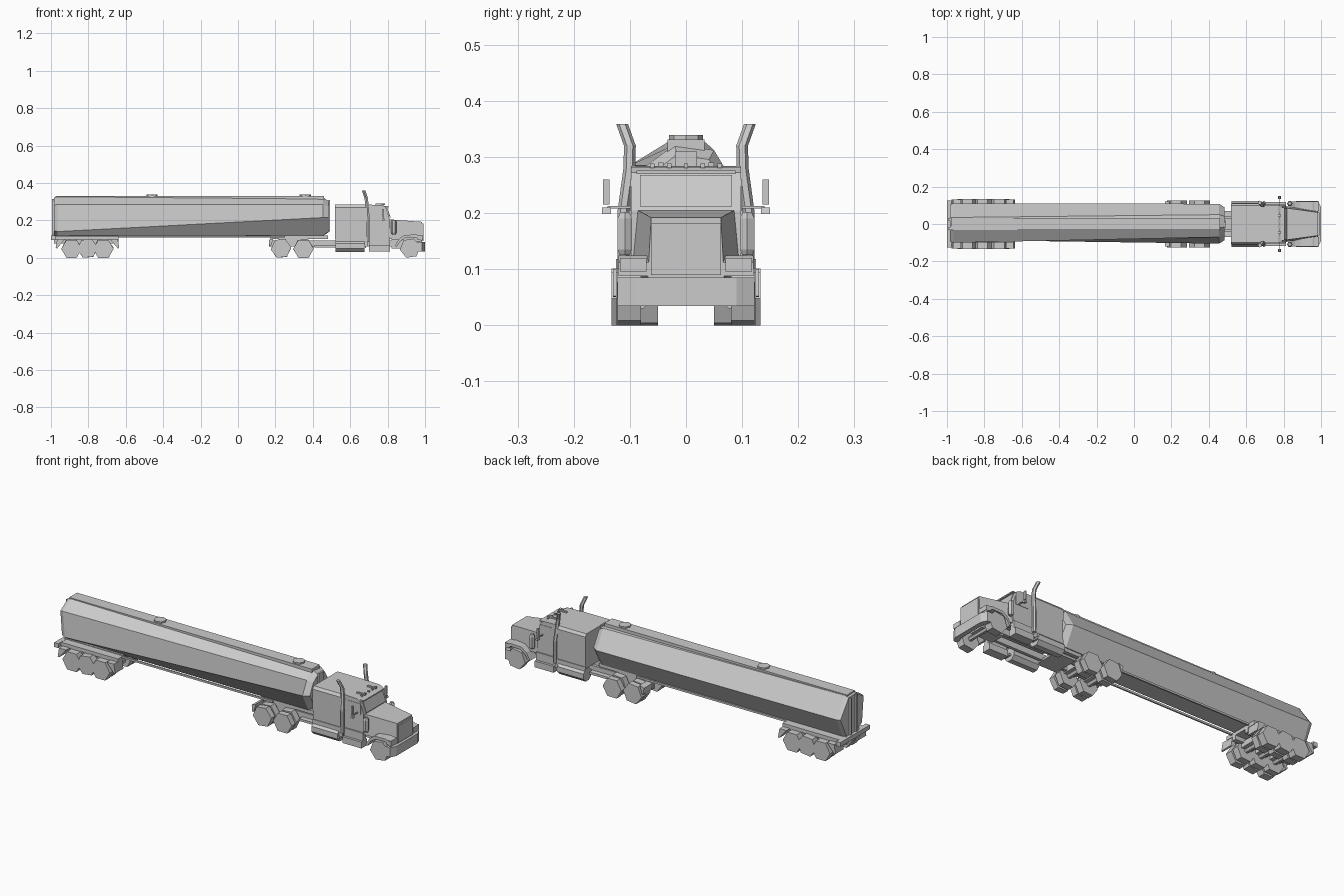
import bpy, bmesh, math
from mathutils import Vector

if "Cube" in bpy.data.objects:
    bpy.data.objects.remove(bpy.data.objects["Cube"])

grey = bpy.data.materials.new("plain grey")
grey.diffuse_color = (0.6, 0.6, 0.6, 1)
grey.use_nodes = True
grey.node_tree.nodes["Principled BSDF"].inputs["Base Color"].default_value = grey.diffuse_color

def loft(name, rings):
    """Skin closed rings of points and cap both ends."""
    bm = bmesh.new()
    vs = [[bm.verts.new(p) for p in r] for r in rings]
    n = len(rings[0])
    for a, b in zip(vs, vs[1:]):
        for i in range(n):
            bm.faces.new((a[i], a[(i + 1) % n], b[(i + 1) % n], b[i]))
    bm.faces.new(vs[0])
    bm.faces.new(vs[-1])
    bmesh.ops.recalc_face_normals(bm, faces=bm.faces)
    me = bpy.data.meshes.new(name)
    bm.to_mesh(me)
    bm.free()
    me.materials.append(grey)
    ob = bpy.data.objects.new(name, me)
    bpy.context.collection.objects.link(ob)
    return ob

def side(name, prof, y0, y1):
    """Extrude an x-z profile across y."""
    return loft(name, [[(x, y, z) for x, z in prof] for y in (y0, y1)])

def along(name, prof, x0, x1):
    """Extrude a y-z profile along x."""
    return loft(name, [[(x, y, z) for y, z in prof] for x in (x0, x1)])

def box(name, x0, x1, y0, y1, z0, z1):
    return side(name, [(x0, z0), (x1, z0), (x1, z1), (x0, z1)], y0, y1)

def disc(x, z, r, n, turn=0):
    return [(x + r * math.cos(turn + math.tau * i / n), z + r * math.sin(turn + math.tau * i / n)) for i in range(n)]

def tube(name, pts, r, n=4):
    """Thin pipe through a few points, ring planes horizontal."""
    return loft(name, [[(a, b, z) for a, b in disc(x, y, r, n, math.pi / n)] for x, y, z in pts])

# tank: coarse barrel with a twisted near side
front = [(-.105, .215), (-.07, .285), (-.02, .322), (.05, .312), (.108, .215), (.055, .118), (-.055, .12)]
back = [(-.085, .14), (-.1, .285), (-.03, .328), (.035, .326), (.11, .225), (.055, .112), (-.04, .112)]
def scaled(r, k):
    return [(y * k, .22 + (z - .22) * k) for y, z in r]
loft("tank", [[(x, y, z) for y, z in r] for x, r in
              ((-.985, scaled(back, .93)), (-.965, back), (.455, front), (.485, scaled(front, .82)))])
# walkway, hatches and details on the tank
box("walkway", -.975, .46, -.033, .033, .308, .331)
for i, x in enumerate((-.46, .36)):
    loft(f"hatch_{i}", [[(a, b, z) for a, b in disc(x, 0, .03, 8)] for z in (.328, .339)])
box("rear_ladder", -.995, -.985, -.03, -.02, .12, .315)
box("rear_ladder_2", -.995, -.985, .02, .03, .12, .315)
box("tank_front_post", .483, .492, -.02, .02, .14, .31)
for s in (-1, 1):
    tube_y = s * .06
    box("tank_side_pipe", -.64, .25, tube_y - .004, tube_y + .004, .107, .117)

# trailer frame and rear bumper
for s in (-1, 1):
    box("trailer_rail", -.985, -.64, s * .045 - .012, s * .045 + .012, .075, .12)
box("trailer_deck", -.985, -.64, -.1, .1, .097, .117)
box("rear_bumper", -1, -.975, -.125, .125, .095, .118)
box("kingpin_plate", .17, .48, -.05, .05, .1, .12)

# wheels and axles
def wheel(name, x, y0, y1, turn=0.0):
    r = .055
    prof = disc(x, 0, r, 6, turn)
    low = min(p[1] for p in prof)
    prof = [(a, b - low) for a, b in prof]
    side(name, prof, y0, y1)

for k, x in enumerate((-.89, -.805, -.72, .23, .35)):
    out = .133 if x < 0 else .125
    for s in (-1, 1):
        wheel("outer_wheel", x, s * .093, s * out, .12 * (k % 2))
        wheel("inner_wheel", x, s * .05, s * .085, .08)
    side("axle", disc(x, .05, .013, 6), -.12, .12)
    box("suspension", x - .03, x + .03, -.055, .055, .055, .085)
for s in (-1, 1):
    wheel("steer_wheel", .92, s * .08, s * .122, .15)
side("steer_axle", disc(.92, .05, .012, 6), -.1, .1)

# mudguards around the trailer wheels
for s in (-1, 1):
    for x, d in ((-.955, -1), (-.655, 1)):
        side("mudguard", [(x - d * .03, .1), (x + d * .012, .1), (x + d * .02, .052), (x + d * .012, .05)],
             s * .06, s * .13)
    side("drive_mudguard", [(.165, .095), (.19, .105), (.175, .06), (.168, .06)], s * .05, s * .12)

# tractor frame
for s in (-1, 1):
    box("tractor_rail", .165, .97, s * .035 - .008, s * .035 + .008, .06, .092)
box("coupling_plate", .22, .37, -.045, .045, .088, .104)
box("rear_step", .41, .53, -.07, .07, .056, .068)
box("engine_block", .82, .95, -.04, .04, .05, .11)

# sleeper
along("sleeper", [(-.108, .1), (.108, .1), (.11, .27), (.1, .284), (-.1, .284), (-.11, .27)], .518, .695)
# cab with sloped windscreen
side("cab", [(.695, .1), (.812, .1), (.812, .205), (.79, .272), (.77, .282), (.695, .284)], -.098, .098)
box("sun_visor", .775, .805, -.088, .088, .27, .276)
side("windscreen", [(.813, .212), (.817, .212), (.797, .268), (.793, .268)], -.082, .082)
# hood narrows toward the front
def hood_ring(x, w, wt, z0, z1):
    return [(x, -w, z0), (x, w, z0), (x, wt, z1), (x, -wt, z1)]
loft("hood", [hood_ring(.81, .096, .086, .1, .205), hood_ring(.985, .068, .062, .085, .192)])
box("grille", .984, .992, -.062, .062, .09, .182)
# bumper with swept-back ends
loft("front_bumper", [[(.955, -.122, z), (.985, -.122, z), (1, -.09, z), (1, .09, z), (.985, .122, z),
                       (.955, .122, z), (.975, .08, z), (.975, -.08, z)] for z in (.034, .085)])

for s in (-1, 1):
    # arched front fender and headlight
    side("front_fender", [(.838, .062), (.86, .1), (.89, .122), (.955, .124), (.985, .112), (.985, .088),
                          (.95, .109), (.895, .107), (.865, .085), (.85, .06)], s * .062, s * .12)
    box("headlight", .96, .988, s * .07, s * .118, .096, .12)
    # fuel tank below the sleeper, step below the cab
    along("fuel_tank", [(s * a, b) for a, b in disc(.09, .063, .036, 8, math.pi / 8)], .52, .675)
    box("fuel_tank_step", .52, .685, s * .08, s * .121, .052, .064)
    box("sleeper_skirt", .52, .695, s * .1, s * .112, .06, .11)
    box("cab_step", .7, .812, s * .07, s * .118, .034, .068)
    box("cab_skirt", .7, .812, s * .08, s * .105, .06, .11)
    # air cleaner
    loft("air_cleaner", [[(a, b, z) for a, b in disc(.833, s * .109, r, 6)]
                         for z, r in ((.125, .01), (.135, .015), (.19, .015), (.202, .009))])
    # exhaust stack with bent tip
    tube("exhaust_stack", [(.695, s * .112, .085), (.695, s * .112, .2), (.69, s * .101, .28),
                           (.685, s * .1, .32), (.672, s * .114, .359)], .0105, 6)
    # mirrors and brackets
    box("mirror", .772, .78, s * .136, s * .148, .215, .26)
    box("mirror_arm", .774, .779, s * .095, s * .14, .208, .213)
    side("lower_mirror", [(.77, .198), (.785, .198), (.782, .21), (.772, .21)], s * .134, s * .15)
    box("side_window", .72, .795, s * .097, s * .1, .205, .26)
    # roof horn
    box("roof_horn", .735, .785, s * .045 - .005, s * .045 + .005, .283, .29)
for i in range(-2, 3):
    box("roof_lamp", .768, .778, i * .03 - .004, i * .03 + .004, .28, .288)
